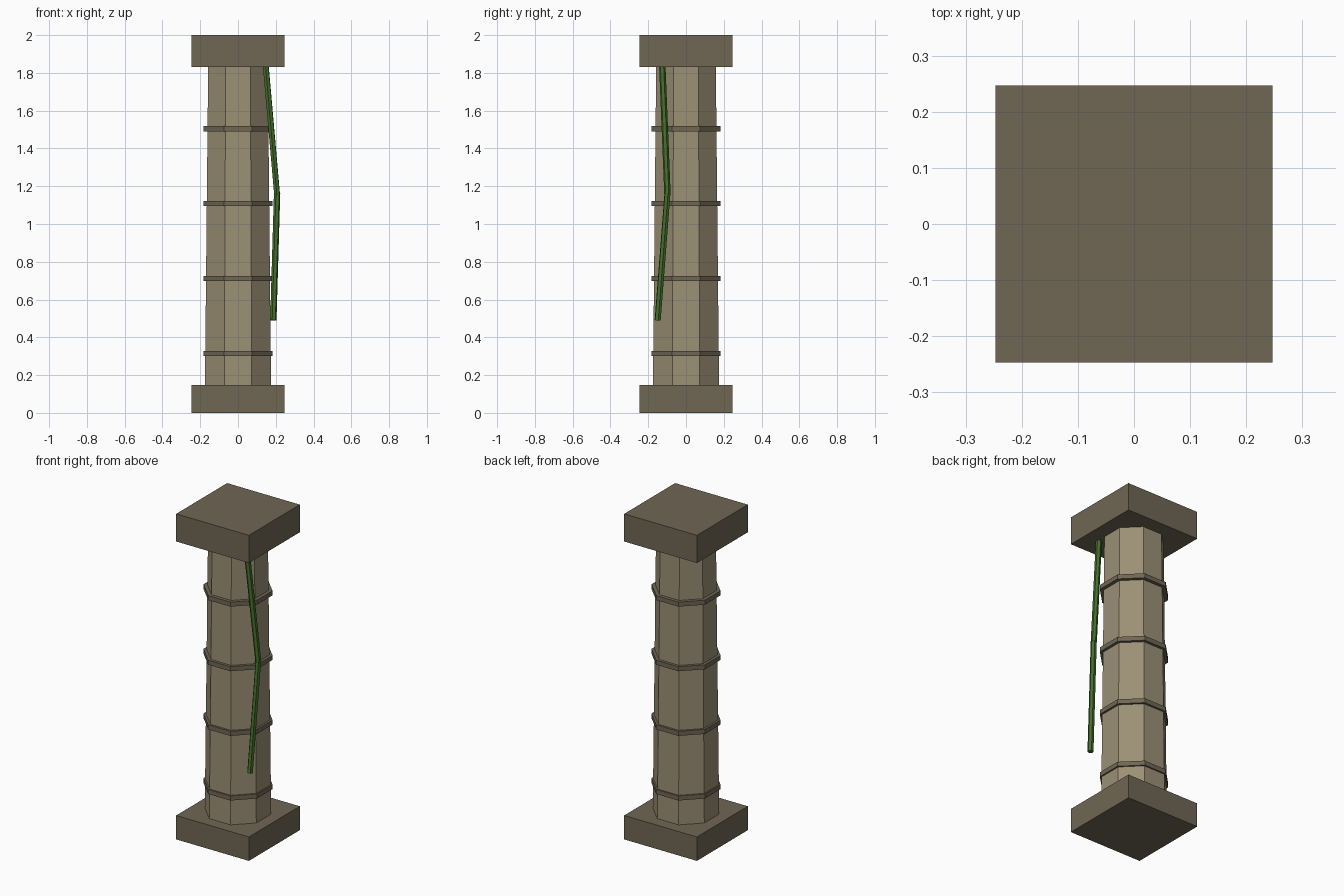
import bpy, math
from mathutils import Vector

if "Cube" in bpy.data.objects:
    bpy.data.objects.remove(bpy.data.objects["Cube"])


def material(name, rgb):
    m = bpy.data.materials.new(name)
    m.diffuse_color = (*rgb, 1)
    m.use_nodes = True
    m.node_tree.nodes["Principled BSDF"].inputs["Base Color"].default_value = m.diffuse_color
    return m


STONE = material("light_stone", (0.33, 0.28, 0.18))
TRIM = material("dark_stone", (0.16, 0.135, 0.09))
GREEN = material("vine_green", (0.06, 0.16, 0.025))


def finish(name, mat):
    ob = bpy.context.object
    ob.name = name
    ob.data.materials.append(mat)
    return ob


def slab(name, z0, z1, half):
    bpy.ops.mesh.primitive_cube_add(size=1, location=(0, 0, (z0 + z1) / 2))
    bpy.context.object.scale = (2 * half, 2 * half, z1 - z0)
    bpy.ops.object.transform_apply(location=False, rotation=False, scale=True)
    finish(name, TRIM)


def octagon(name, z0, z1, flat0, flat1, mat):
    # flat0 / flat1: distance from the axis to the flats at bottom and top
    k = 1 / math.cos(math.pi / 8)
    bpy.ops.mesh.primitive_cone_add(vertices=8, radius1=flat0 * k, radius2=flat1 * k,
                                    depth=z1 - z0, location=(0, 0, (z0 + z1) / 2),
                                    rotation=(0, 0, math.pi / 8))
    finish(name, mat)


def stem(name, a, b, radius):
    a, b = Vector(a), Vector(b)
    bpy.ops.mesh.primitive_cylinder_add(vertices=6, radius=radius, depth=(b - a).length,
                                        location=(a + b) / 2)
    ob = finish(name, GREEN)
    ob.rotation_euler = (b - a).to_track_quat('Z', 'Y').to_euler()


# Square base and capital
slab("base", 0, 0.147, 0.247)
slab("capital", 1.83, 2.0, 0.247)

# Tapered eight-sided shaft
octagon("shaft", 0.147, 1.83, 0.175, 0.158, STONE)

# Four evenly spaced bands
for i in range(4):
    z = 0.314 + 0.397 * i
    octagon(f"band_{i + 1}", z - 0.014, z + 0.014, 0.182, 0.182, TRIM)

# Hanging vine in two straight lengths
stem("vine_upper", (0.146, -0.126, 1.85), (0.207, -0.098, 1.155), 0.017)
stem("vine_lower", (0.207, -0.098, 1.165), (0.187, -0.150, 0.49), 0.017)
